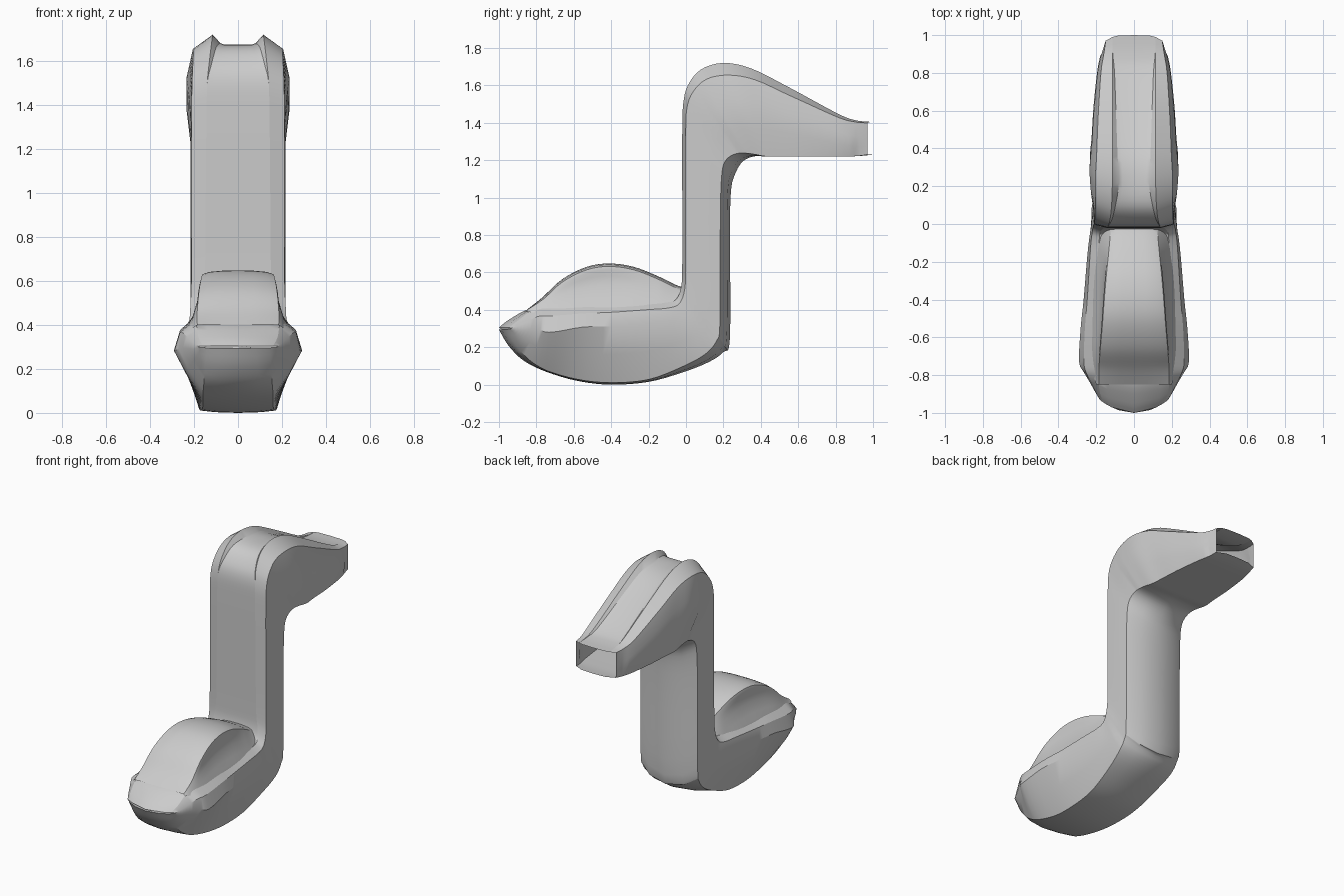
import bpy, bmesh, math

if "Cube" in bpy.data.objects:
    bpy.data.objects.remove(bpy.data.objects["Cube"])


def spline(rows, steps):
    """Catmull-Rom resampling of rows of numbers."""
    out = []
    n = len(rows)
    for i in range(n - 1):
        p = [rows[max(0, min(n - 1, i + k))] for k in (-1, 0, 1, 2)]
        for s in range(steps):
            t = s / steps
            out.append([0.5 * (2 * b + (c - a) * t + (2 * a - 5 * b + 4 * c - d) * t * t
                               + (3 * b - a - 3 * c + d) * t ** 3) for a, b, c, d in zip(*p)])
    out.append(list(rows[-1]))
    return out


def loft(name, rings, closed=True, cap_first=False):
    """Skin rings of points into a smooth mesh with sharp edges kept."""
    bm = bmesh.new()
    vs = [[bm.verts.new(p) for p in r] for r in rings]
    n = len(vs[0])
    for a, b in zip(vs, vs[1:]):
        for i in range(n if closed else n - 1):
            j = (i + 1) % n
            bm.faces.new((a[i], a[j], b[j], b[i]))
    if cap_first:
        bm.faces.new(vs[0])
    bmesh.ops.recalc_face_normals(bm, faces=bm.faces[:])
    me = bpy.data.meshes.new(name)
    bm.to_mesh(me)
    bm.free()
    ob = bpy.data.objects.new(name, me)
    bpy.context.collection.objects.link(ob)
    bpy.ops.object.select_all(action='DESELECT')
    ob.select_set(True)
    bpy.context.view_layer.objects.active = ob
    bpy.ops.object.shade_smooth_by_angle(angle=math.radians(30))
    return ob


# Hull side profile: underside (y, z) paired with upper side (y, z)
profile = [
    (-1, .295, -1, .305), (-.95, .21, -.95, .345), (-.87, .13, -.84, .405),
    (-.75, .07, -.72, .42), (-.58, .02, -.55, .43), (-.4, 0, -.4, .43),
    (-.2, .015, -.2, .435), (-.02, .065, -.1, .44), (.12, .12, -.05, .46),
    (.2, .175, -.025, .53), (.235, .25, -.02, .65), (.235, .8, -.02, 1.0),
    (.24, 1.03, -.02, 1.35), (.26, 1.12, -.015, 1.5), (.3, 1.19, .01, 1.6),
    (.36, 1.22, .08, 1.685), (.43, 1.22, .2, 1.72), (.52, 1.22, .35, 1.69),
    (.65, 1.22, .55, 1.59), (.82, 1.22, .8, 1.455), (.92, 1.222, .9, 1.415),
    (1, 1.23, 1, 1.405)]
# Hull sections by station: under edge, widest, shoulder (width, height fraction), ridge width, channel depth
sections = {
    0: (.14, .05, .18, .5, .18, .8, .16, 0),
    1: (.15, .05, .215, .6, .21, .85, .18, 0),
    2: (.155, .03, .26, .6, .25, .85, .19, 0),
    3: (.16, .02, .29, .6, .265, .85, .2, 0),
    4: (.16, .02, .283, .7, .26, .88, .2, 0),
    6: (.18, .03, .25, .75, .235, .92, .19, 0),
    8: (.21, .12, .225, .75, .22, .92, .18, 0),
    10: (.215, .21, .215, .6, .212, .93, .15, 0),
    13: (.215, .19, .215, .6, .21, .93, .14, 0),
    15: (.215, .03, .23, .6, .203, .89, .12, .03),
    16: (.215, 0, .235, .6, .205, .87, .115, .05),
    18: (.2, 0, .213, .6, .19, .87, .115, .03),
    20: (.16, 0, .17, .55, .16, .95, .115, .004),
    21: (.15, 0, .15, .5, .15, .97, .115, 0)}

# Fill in the stations between the section keys
keys = sorted(sections)
stations = []
for i, prof in enumerate(profile):
    a = max(k for k in keys if k <= i)
    b = min(k for k in keys if k >= i)
    f = (i - a) / (b - a) if b > a else 0
    stations.append(list(prof) + [p + (q - p) * f for p, q in zip(sections[a], sections[b])])


def hull_ring(s):
    by, bz, ty, tz, wb, tb, wm, tm, ws, ts, wr, d = s
    depth = math.hypot(ty - by, tz - bz)
    tc = 1 - max(d, 0) / depth
    inner = wr - max(d, 0) * .7
    half = [(0, 0), (wb * .6, tb * .3), (wb, tb), ((wb + wm) / 2 + .008 * (wm > wb + .01), (tb + tm) / 2),
            (wm, tm), (ws, ts), (wr, 1), (inner, tc + (1 - tc) * .15), (inner * .75, tc), (0, tc)]
    pts = half + [(-x, t) for x, t in half[-2:0:-1]]
    ring = []
    for x, t in pts:
        y, z = by + (ty - by) * t, bz + (tz - bz) * t
        y += 2.1 * max(0, (-.75 - y) / .25) * x * x          # rounded nose in plan
        if z > 1.1 and y > .9:
            y -= .03 * (y - .9) / .1 * min(1, abs(x) / .15) ** 4
        ring.append((x, y, z))
    return ring


# Hull: pod, upright column and open-ended tail in one skin
loft("hull", [hull_ring(s) for s in spline(stations, 4)], cap_first=True)

# Canopy stations: y, base z, crown z, base half width, rim half width
canopy = [
    (-.85, .39, .402, .2, .185), (-.77, .38, .465, .222, .186), (-.66, .38, .565, .23, .178),
    (-.53, .38, .63, .228, .167), (-.41, .38, .648, .225, .158), (-.28, .385, .63, .22, .147),
    (-.15, .39, .58, .212, .134), (-.05, .4, .532, .205, .125), (.02, .42, .51, .195, .12)]


def canopy_ring(s):
    y, zb, zt, wb, wt = s
    dent = .014 * math.sin(math.pi * min(1, max(0, (y + .74) / .6)))
    rim = zt - .016 * min(1, (zt - zb) / .1)
    half = [(wb, zb)]
    for t, k in ((.18, 0), (.32, 1), (.6, 1), (.8, 1), (.92, 0)):
        half.append((wb + (wt - wb) * t - dent * k, zb + (rim - zb) * t))
    half += [(wt, rim), (wt * .8, rim + (zt - rim) * .6), (wt * .4, rim + (zt - rim) * .95)]
    return [(x, y, z) for x, z in half] + [(0, y, zt)] + [(-x, y, z) for x, z in reversed(half)]


# Canopy with slightly sunken side windows
loft("canopy", [canopy_ring(s) for s in spline(canopy, 5)], closed=False)
